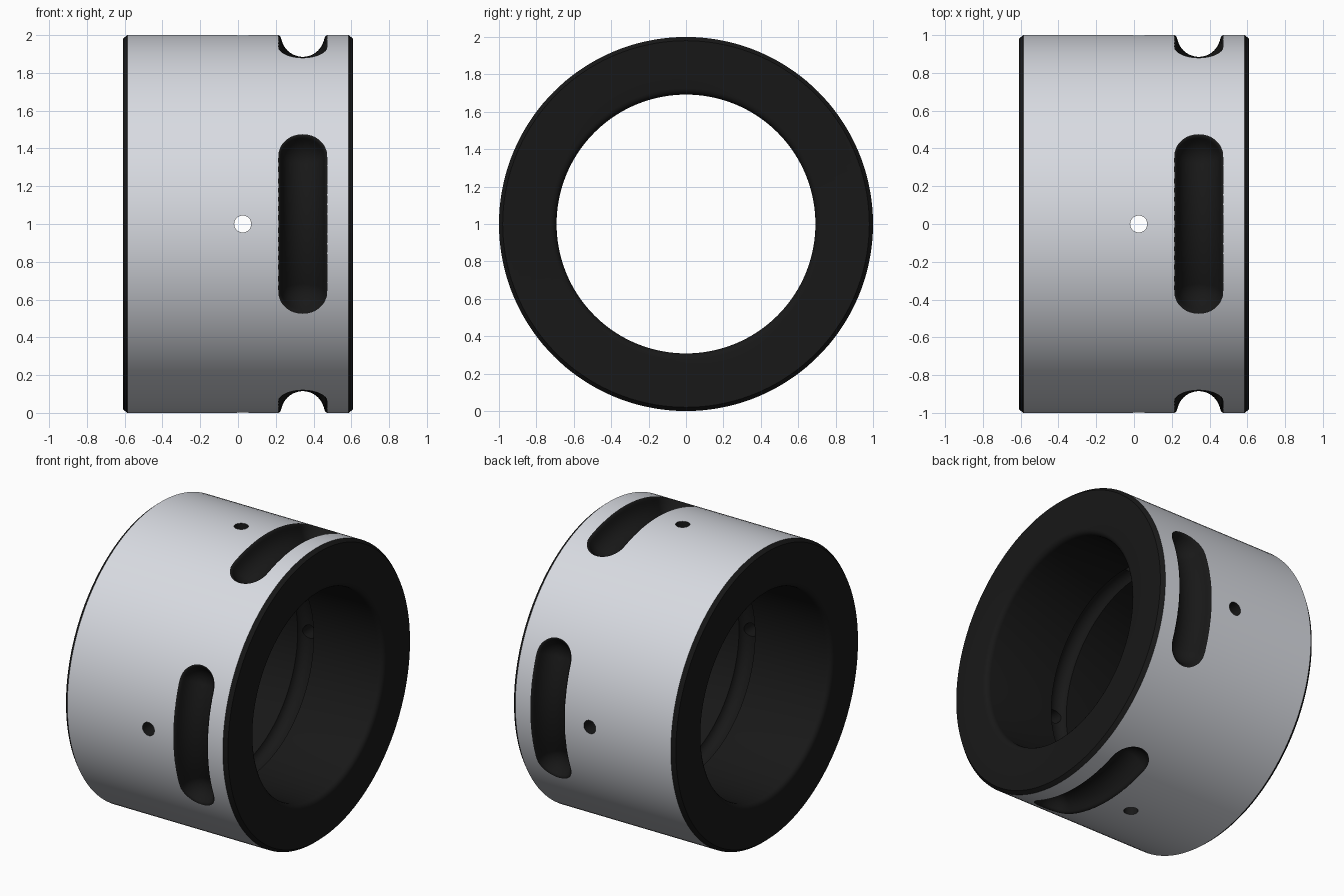
import bpy, bmesh
from math import sin, cos, pi, hypot, radians
from mathutils import Matrix, Vector

if "Cube" in bpy.data.objects:
    bpy.data.objects.remove(bpy.data.objects["Cube"])

HALF, R_OUT, R_IN = 0.61, 1.0, 0.692
HOLE_X, SLOT_X, SLOT_R = 0.025, 0.343, 0.115
SLOT_HALF_ARC = 0.366   # radians to the centre of each rounded slot end
CENTRE = Matrix.Translation((0, 0, 1))


def make(name, bm):
    bmesh.ops.recalc_face_normals(bm, faces=bm.faces)
    me = bpy.data.meshes.new(name)
    bm.to_mesh(me)
    bm.free()
    ob = bpy.data.objects.new(name, me)
    bpy.context.collection.objects.link(ob)
    return ob


def bridge(bm, a, b):
    n = len(a)
    for i in range(n):
        j = (i + 1) % n
        bm.faces.new((a[i], a[j], b[j], b[i]))


def lathe(name, profile, n=144):
    bm = bmesh.new()
    rings = [[bm.verts.new((x, r * cos(2 * pi * i / n), 1 + r * sin(2 * pi * i / n)))
              for i in range(n)] for x, r in profile]
    for k, a in enumerate(rings):
        bridge(bm, a, rings[(k + 1) % len(rings)])
    return make(name, bm)


# Bushing cross-section: chamfered outside, rounded bore lips, oil groove inside
c, cx, f, g = 0.02, 0.024, 0.035, 0.06
profile = [(-HALF, R_OUT - c), (-HALF + cx, R_OUT), (HALF - cx, R_OUT), (HALF, R_OUT - c)]
lip = [(HALF - f + f * cos(a * pi / 8), R_IN + f - f * sin(a * pi / 8)) for a in range(5)]
profile += lip
profile += [(HOLE_X + g * cos(a * pi / 8), R_IN + g * sin(a * pi / 8) * 0.8) for a in range(9)]
profile += [(-x, r) for x, r in reversed(lip)]
sleeve = lathe("bushing_sleeve", profile)


def hole_cutter(turn):
    bm = bmesh.new()
    bmesh.ops.create_cone(bm, cap_ends=True, segments=32, radius1=0.045, radius2=0.045, depth=0.6,
                          matrix=turn @ Matrix.Translation((HOLE_X, 0, 0.85)))
    return make("hole_cutter", bm)


def slot_cutter(turn, half=16, straight=14):
    # Ball-ended groove following the curve of the sleeve, with a softened mouth
    section = [(SLOT_R * cos(radians(p)), 1 - SLOT_R * sin(radians(p))) for p in range(86, 14, -10)]
    section += [(0.1145, 0.981), (0.1175, 0.99), (0.1225, 0.9965), (0.131, 1.0006), (0.134, 1.02)]
    bm = bmesh.new()
    loops = []
    for w, r in section:
        # One side goes from end to end, rounded quarter, straight, rounded quarter
        side = [(w * sin(t), -SLOT_HALF_ARC - w * cos(t))
                for t in (pi / 2 * i / half for i in range(half + 1))]
        side += [(w, -SLOT_HALF_ARC * (1 - 2 * i / straight)) for i in range(1, straight // 2)]
        side += [(w, 0)] + [(x, -s) for x, s in reversed(side)]
        outline = side + [(-x, s) for x, s in reversed(side[1:-1])]
        loops.append([bm.verts.new(turn @ Vector((SLOT_X + x, r * sin(s), r * cos(s))))
                      for x, s in outline])
    for a, b in zip(loops, loops[1:]):
        bridge(bm, a, b)
    for lp in (loops[0], loops[-1]):
        n = len(lp)
        bm.faces.new((lp[0], lp[1], lp[-1]))
        for i in range(1, n // 2 - 1):
            bm.faces.new((lp[i], lp[i + 1], lp[n - i - 1], lp[n - i]))
        bm.faces.new((lp[n // 2 - 1], lp[n // 2], lp[n // 2 + 1]))
    return make("slot_cutter", bm)


# Four slots and four oil holes, a quarter turn apart
bpy.context.view_layer.objects.active = sleeve
sleeve.select_set(True)
for k in range(4):
    turn = CENTRE @ Matrix.Rotation(k * pi / 2, 4, 'X')
    for cutter in (slot_cutter(turn), hole_cutter(turn)):
        mod = sleeve.modifiers.new("cut", 'BOOLEAN')
        mod.operation, mod.solver, mod.object = 'DIFFERENCE', 'EXACT', cutter
        bpy.ops.object.modifier_apply(modifier=mod.name)
        bpy.data.objects.remove(cutter)

# Bright ground outside, blackened everywhere else
me = sleeve.data
me.materials.clear()
for name, colour in (("black_finish", (0.009, 0.009, 0.009, 1)), ("ground_steel", (0.69, 0.71, 0.76, 1))):
    mat = bpy.data.materials.new(name)
    mat.diffuse_color = colour
    mat.use_nodes = True
    mat.node_tree.nodes["Principled BSDF"].inputs["Base Color"].default_value = mat.diffuse_color
    me.materials.append(mat)


def outside(poly):
    return all(abs(hypot(me.vertices[v].co.y, me.vertices[v].co.z - 1) - R_OUT) < 0.0025
               for v in poly.vertices) and abs(poly.normal.x) < 0.1


bpy.ops.object.shade_smooth_by_angle(angle=radians(30))
for poly in me.polygons:
    poly.material_index = int(outside(poly))

# True cylinder normals on the outside so the cut faces shade evenly
normals = [Vector(n.vector) for n in me.corner_normals]
for poly in me.polygons:
    if poly.material_index:
        for li in poly.loop_indices:
            co = me.vertices[me.loops[li].vertex_index].co
            normals[li] = Vector((0, co.y, co.z - 1)).normalized()
me.normals_split_custom_set(normals)
